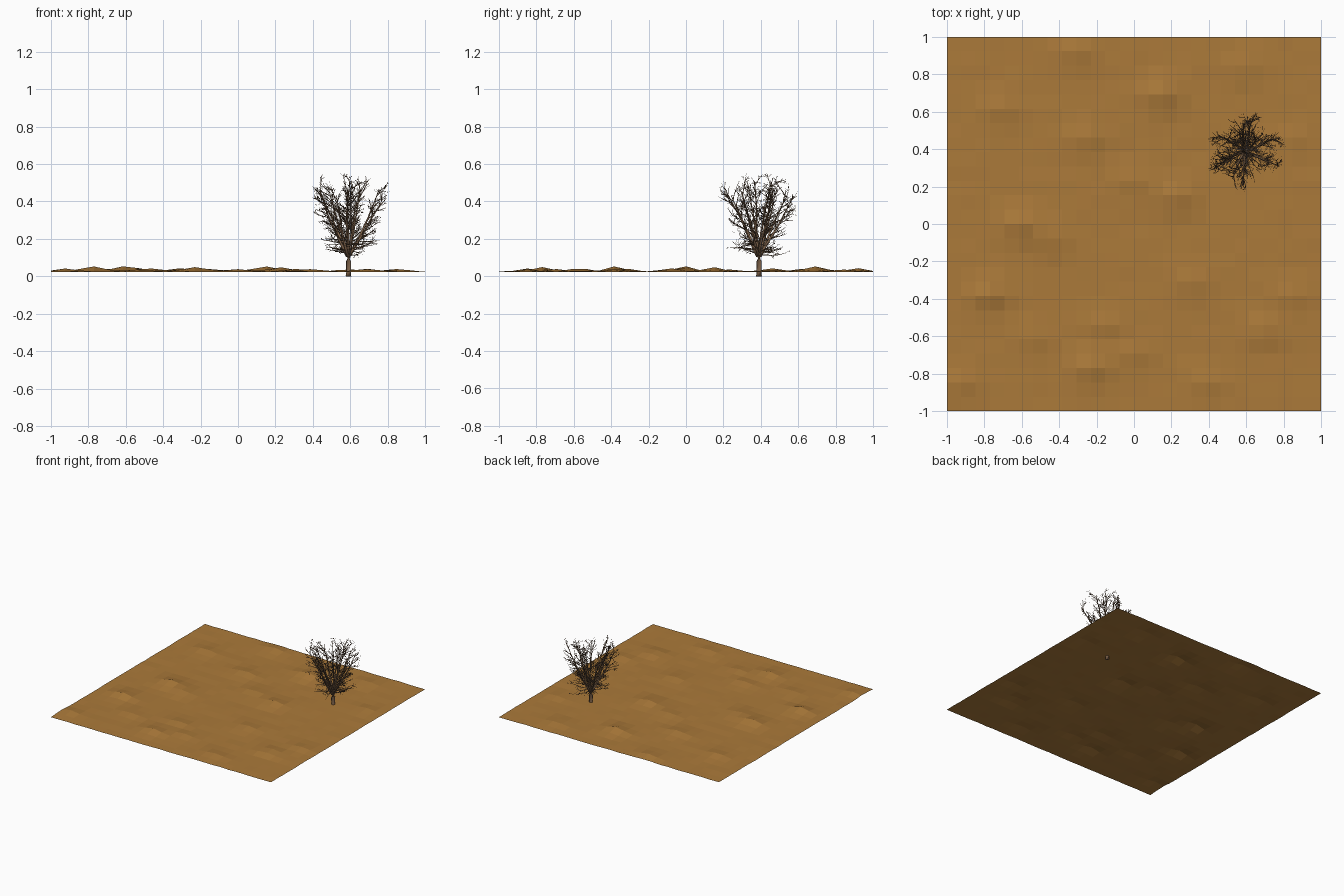
import bpy, bmesh, math, random
from mathutils import Vector

if "Cube" in bpy.data.objects:
    bpy.data.objects.remove(bpy.data.objects["Cube"])

random.seed(7)
U = random.uniform
BASE = Vector((0.59, 0.39, 0.0))


def material(name, rgb):
    m = bpy.data.materials.new(name)
    m.diffuse_color = (*rgb, 1)
    m.use_nodes = True
    m.node_tree.nodes["Principled BSDF"].inputs["Base Color"].default_value = m.diffuse_color
    return m


def finish(bm, name, mat, smooth):
    me = bpy.data.meshes.new(name)
    bm.to_mesh(me)
    bm.free()
    me.materials.append(mat)
    for p in me.polygons:
        p.use_smooth = smooth
    ob = bpy.data.objects.new(name, me)
    bpy.context.collection.objects.link(ob)
    return ob


sand = material("dry_earth", (0.41, 0.195, 0.042))
bark = material("brown_bark", (0.23, 0.135, 0.075))
twig_col = material("dark_twig", (0.13, 0.08, 0.05))

# ground: a single faceted sheet of 26 x 26 cells with small mounds
MOUNDS = [(-.60, 0, .030), (.15, .69, .030), (.23, .15, .025), (.31, -.31, .015),
          (-.77, -.38, .028), (-.23, -.77, .024), (-.92, -.85, .018), (-.25, .46, .020),
          (.58, .84, .015), (.69, -.58, .020), (-.45, -.08, .018), (0, -.69, .015),
          (-.72, .61, .018), (.38, -.85, .014), (.85, -.38, .016), (-.31, .92, .018),
          (0, .23, .014), (-.55, -.60, .014), (.85, .45, .010), (-.15, -.54, .014)]
bm = bmesh.new()
bmesh.ops.create_grid(bm, x_segments=26, y_segments=26, size=1.0)
for v in bm.verts:
    x, y = v.co.x, v.co.y
    h = sum(a * math.exp(-((x - mx) ** 2 / .0085 + (y - my) ** 2 / .0055))
            for mx, my, a in MOUNDS)
    v.co.z = 0.0235 + h + U(-.0015, .002)
finish(bm, "ground", sand, False)


# tree helpers: a tapered tube along a path, and a wandering branch path
def tube(bm, pts, radii, sides):
    rings = []
    for i, p in enumerate(pts):
        d = pts[min(i + 1, len(pts) - 1)] - pts[max(i - 1, 0)]
        q = d.to_track_quat('Z', 'Y')
        ring = []
        for k in range(sides):
            a = 2 * math.pi * k / sides
            ring.append(bm.verts.new(p + q @ Vector((math.cos(a), math.sin(a), 0)) * radii[i]))
        rings.append(ring)
    for a, b in zip(rings, rings[1:]):
        for k in range(sides):
            j = (k + 1) % sides
            bm.faces.new((a[k], a[j], b[j], b[k]))
    bm.faces.new(rings[0][::-1])
    bm.faces.new(rings[-1])


def grow(bm, start, d, length, r0, r1, segs, sides, up=0.0, wander=0.1):
    pts, d = [start.copy()], d.normalized()
    for _ in range(segs):
        d = (d + Vector((U(-1, 1), U(-1, 1), U(-1, 1))) * wander + Vector((0, 0, up))).normalized()
        pts.append(pts[-1] + d * length / segs)
    tube(bm, pts, [r0 + (r1 - r0) * i / segs for i in range(segs + 1)], sides)
    return pts


def along(pts, t):
    f = t * (len(pts) - 1)
    i = min(int(f), len(pts) - 2)
    return pts[i].lerp(pts[i + 1], f - i), (pts[i + 1] - pts[i]).normalized()


def inside(p):
    r = math.hypot(p.x - BASE.x, p.y - BASE.y)
    return r < 0.215 and 0.07 < p.z < 0.555


def twigs(pts, count, length):
    for _ in range(count):
        p, d = along(pts, U(0.25, 1))
        d = d + Vector((U(-1, 1), U(-1, 1), U(-.7, .9))) * 0.9
        size = length * U(0.6, 1.2)
        if inside(p + d.normalized() * size):
            fine = grow(twig_bm, p, d, size, .0011, .0006, 2, 3, wander=.25)
            q, e = along(fine, U(.4, .8))
            e = e + Vector((U(-1, 1), U(-1, 1), U(-.6, 1))) * 0.9
            grow(twig_bm, q, e, size * .45, .0008, .0005, 1, 3)


trunk_bm, limb_bm, twig_bm = bmesh.new(), bmesh.new(), bmesh.new()

# trunk, flaring into the fork
tube(trunk_bm, [BASE + Vector(c) for c in
                ((0, 0, 0), (.001, 0, .03), (0, .001, .08), (.001, 0, .12), (.001, 0, .155))],
     [.016, .0135, .014, .019, .013], 10)

# leaders: an outer ring and a steeper inner ring
leaders = []
for n, tilt, reach, r, turn in ((8, 25, .39, .0085, .2), (4, 9, .395, .0075, .6)):
    for i in range(n):
        a = turn + 2 * math.pi * i / n + U(-.25, .25)
        t = math.radians(tilt + U(-5, 4))
        out = Vector((math.cos(a), math.sin(a), 0))
        d = out * math.sin(t) + Vector((0, 0, math.cos(t)))
        start = BASE + out * .007 + Vector((0, 0, U(.105, .125)))
        pts = grow(limb_bm, start, d, reach * U(.9, 1.02), r, .0015, 7, 6, .01, .08)
        leaders.append((pts, out))

# side branches on every leader, each carrying twigs
for pts, out in leaders:
    twigs(pts[4:], 7, .04)
    for i in range(11):
        p, d = along(pts, .2 + .78 * (i + U(0, 1)) / 11)
        d = d * .7 + out * U(0, .7) + Vector((U(-1, 1), U(-1, 1), U(-.3, .4)))
        size = U(.06, .11)
        while size > .03 and not inside(p + d.normalized() * size):
            size *= .8
        b = grow(limb_bm, p, d, size, .0027, .001, 3, 4, .05, .15)
        twigs(b, 6, .036)

# low skirt of nearly level branches round the fork
for i in range(22):
    a = 2 * math.pi * i / 22 + U(-.15, .15)
    d = Vector((math.cos(a), math.sin(a), U(-.15, .35)))
    b = grow(limb_bm, BASE + Vector((0, 0, U(.115, .19))), d, U(.1, .165),
             .0032, .001, 4, 4, .02, .13)
    twigs(b, 8, .036)

finish(trunk_bm, "trunk", bark, True)
finish(limb_bm, "branches", bark, True)
finish(twig_bm, "twigs", twig_col, False)
